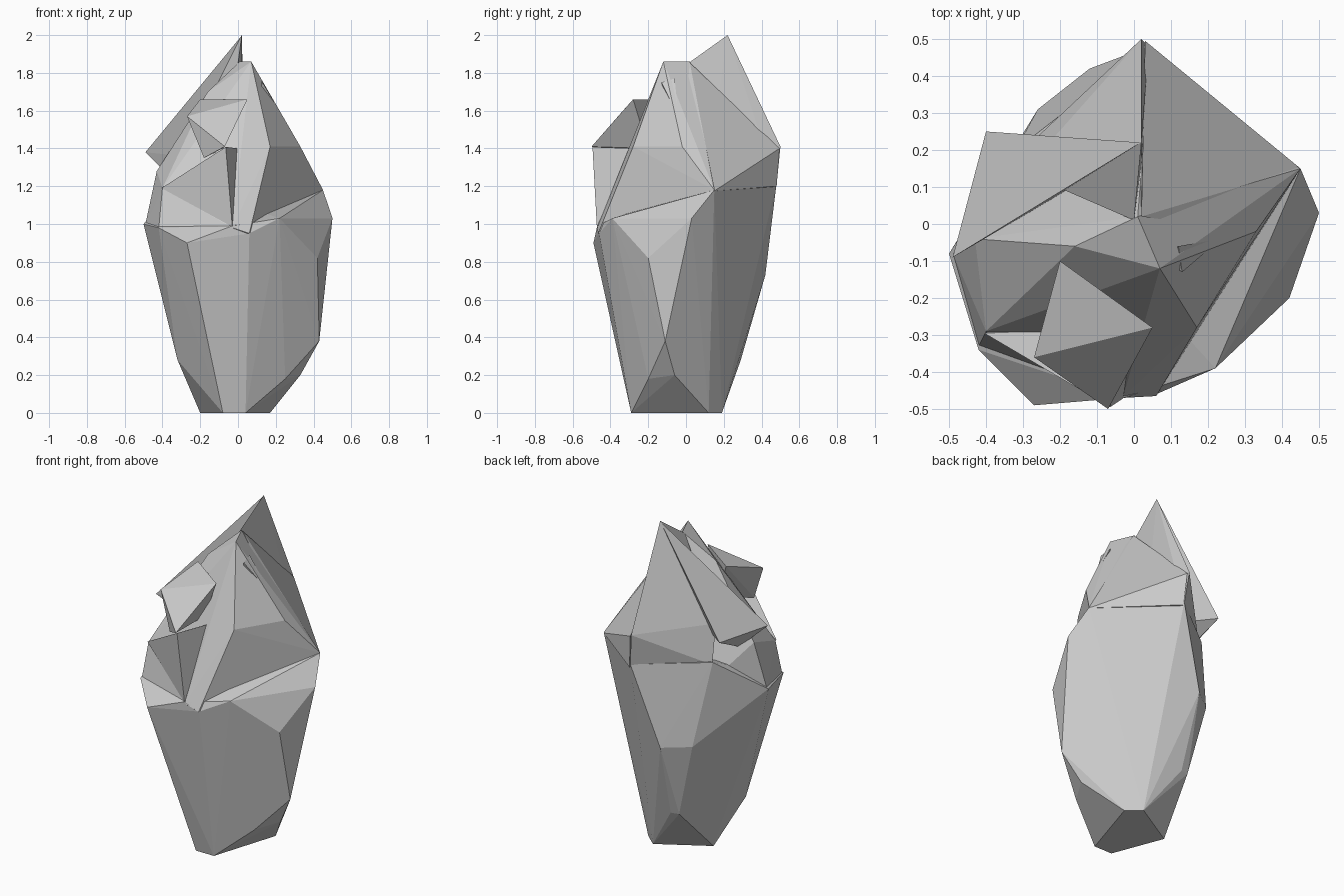
import bpy, bmesh


def hull(name, pts):
    """Faceted stone chunk: convex hull around a few corner points."""
    bm = bmesh.new()
    for p in pts:
        bm.verts.new(p)
    res = bmesh.ops.convex_hull(bm, input=bm.verts[:])
    junk = {g for k in ("geom_interior", "geom_unused") for g in res[k]
            if isinstance(g, bmesh.types.BMVert)}
    bmesh.ops.delete(bm, geom=list(junk), context='VERTS')
    bmesh.ops.recalc_face_normals(bm, faces=bm.faces[:])
    me = bpy.data.meshes.new(name)
    bm.to_mesh(me)
    bm.free()
    ob = bpy.data.objects.new(name, me)
    bpy.context.collection.objects.link(ob)
    return ob


# Tapered lower body: foot, low chamfer, middle, shoulder
rock = hull("rock", [
    (-.08, -.29, 0), (.04, -.29, 0), (.17, .12, 0), (.09, .19, 0), (-.2, .02, 0),
    (-.32, -.12, .28), (-.1, .29, .28), (-.15, .28, .28), (.33, -.06, .2), (.25, -.2, .18),
    (.43, -.11, .38), (-.12, .42, .73), (-.26, .31, .73),
    (.42, -.2, .82), (.5, .03, 1.03), (.22, -.39, 1.03), (.06, -.46, .95),
    (-.03, -.47, .99), (-.27, -.49, .9), (-.42, -.34, .98), (-.5, -.08, 1.0),
    (.45, .15, 1.18), (.04, .48, 1.22), (-.32, .2, 1.22)])

# Upper cone above the shoulder
upper = hull("upper_body", [
    (.07, -.12, 1.86), (.01, .02, 1.86), (.33, -.02, 1.41), (.17, -.28, 1.41),
    (.45, .15, 1.18), (.06, -.465, .95), (-.03, -.47, .98), (-.4, -.29, 1.19),
    (-.42, -.33, .97), (-.49, -.08, 1.0), (-.43, -.04, 1.28), (-.16, -.06, 1.7),
    (-.3, .15, 1.1), (.04, .4, 1.1)])

# Tall back wall carrying the peak
wall = hull("back_wall", [
    (.02, .22, 2), (.02, .5, 1.41), (.04, .48, 1.21), (-.3, .14, 1.43),
    (-.31, .19, 1.2), (0, .01, 1.85), (.02, .1, 1.15)])

# Overhanging sharp flake from the peak down to the left
flake = hull("left_flake", [
    (.018, .22, 1.995), (-.4, .25, 1.38), (-.49, -.09, 1.38), (-.2, .08, 1.35),
    (-.36, 0, 1.25)])

# Sloping back right shoulder
shoulder = hull("back_shoulder", [
    (.02, .02, 1.855), (.03, .495, 1.4), (.045, .48, 1.2), (.45, .15, 1.175),
    (.33, -.02, 1.4), (0, .1, 1.1)])

# Jutting front block, the buttress below it, and a small chip on the right
block = hull("front_block", [
    (-.2, -.1, 1.66), (.05, -.28, 1.66), (-.07, -.5, 1.41),
    (-.27, -.36, 1.57), (-.18, -.4, 1.35), (-.08, -.2, 1.4)])
buttress = hull("front_buttress", [
    (-.065, -.495, 1.408), (-.03, -.472, .985), (-.405, -.295, 1.19),
    (0, -.28, 1.4), (-.1, -.2, 1.1)])
chip = hull("chip", [
    (.13, -.13, 1.75), (.12, -.06, 1.77), (.235, -.04, 1.57), (.07, -.09, 1.6)])

# Fuse all chunks into a single stone
for part in (upper, wall, flake, shoulder, buttress, block, chip):
    mod = rock.modifiers.new("fuse", 'BOOLEAN')
    mod.operation = 'UNION'
    mod.solver = 'EXACT'
    mod.object = part
    bpy.context.view_layer.objects.active = rock
    bpy.ops.object.modifier_apply(modifier=mod.name)
    bpy.data.objects.remove(part)
